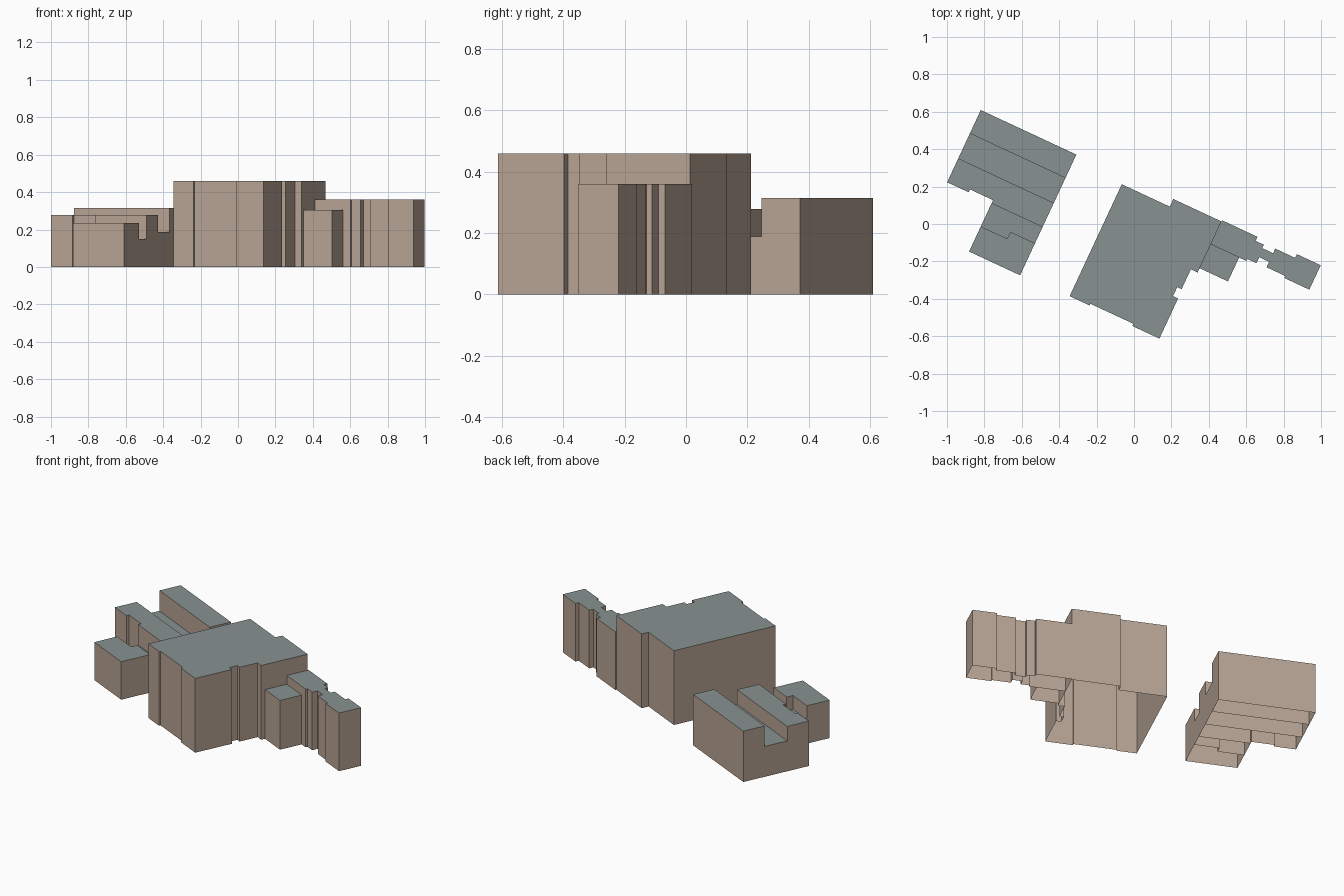
import bpy
import bmesh
import math
from mathutils import Matrix

cube = bpy.data.objects.get("Cube")
if cube:
    bpy.data.objects.remove(cube, do_unlink=True)


def make_material(name, colour):
    mat = bpy.data.materials.new(name)
    mat.use_nodes = True
    mat.diffuse_color = (*colour, 1)
    mat.node_tree.nodes["Principled BSDF"].inputs["Base Color"].default_value = (*colour, 1)
    return mat


WALL = make_material("tan_wall", (0.48, 0.375, 0.3))
ROOF = make_material("grey_green_roof", (0.245, 0.29, 0.28))

# The whole site is laid out on a street grid turned clockwise
SITE = Matrix.Rotation(math.radians(-25), 4, "Z")


def block(name, outline, height):
    """Raise a footprint drawn on the site grid into a flat-roofed shell, open below."""
    bm = bmesh.new()
    base = bm.faces.new([bm.verts.new((u, v, 0)) for u, v in outline])
    if base.normal.z < 0:
        base.normal_flip()
    raised = bmesh.ops.extrude_face_region(bm, geom=[base], use_keep_orig=True)["geom"]
    for vert in raised:
        if isinstance(vert, bmesh.types.BMVert):
            vert.co.z = height
    bmesh.ops.recalc_face_normals(bm, faces=bm.faces[:])
    floor = [face for face in bm.faces if face.normal.z < -0.5]
    bmesh.ops.delete(bm, geom=floor, context="FACES_ONLY")
    for face in bm.faces:
        face.material_index = int(face.normal.z > 0.5)
    bm.transform(SITE)
    mesh = bpy.data.meshes.new(name)
    bm.to_mesh(mesh)
    bm.free()
    mesh.materials.append(WALL)
    mesh.materials.append(ROOF)
    obj = bpy.data.objects.new(name, mesh)
    bpy.context.collection.objects.link(obj)
    return obj


def rect(left, right, front, back):
    return [(left, front), (right, front), (right, back), (left, back)]


# Terraced building: parallel bays with alternating roof heights
west, inner, east = -1.0, -0.737, -0.436
block("terrace_back_bay", rect(west, east, 0.068, 0.206), 0.315)
block("terrace_back_link", rect(west, east, -0.079, 0.068), 0.188)
block("terrace_middle_bay", [
    (west, -0.079), (west, -0.22), (-0.873, -0.22), (-0.873, -0.203),
    (inner, -0.203), (inner, -0.222), (east, -0.222), (east, -0.079)], 0.278)
block("terrace_front_link", [
    (inner, -0.222), (inner, -0.358), (-0.581, -0.358), (-0.581, -0.317),
    (east, -0.317), (east, -0.222)], 0.15)
block("terrace_front_bay", [
    (inner, -0.358), (inner, -0.506), (east, -0.506), (east, -0.317),
    (-0.581, -0.317), (-0.581, -0.358)], 0.235)

# Main hall with shallow recesses in its walls
block("main_hall", [
    (-0.149, 0.165), (-0.149, -0.495), (-0.031, -0.495), (-0.031, -0.485),
    (0.222, -0.485), (0.222, -0.498), (0.382, -0.498), (0.382, -0.261),
    (0.352, -0.261), (0.352, -0.208), (0.378, -0.208), (0.378, -0.091),
    (0.418, -0.091), (0.418, 0.21), (0.134, 0.21), (0.134, 0.165)], 0.46)

# Low side annex
block("side_annex", rect(0.418, 0.585, -0.066, 0.075), 0.305)

# Narrow wing: a room beside the hall, a pinched passage and an end room
block("end_wing", [
    (0.418, 0.075), (0.629, 0.075), (0.629, 0.087), (0.682, 0.087),
    (0.682, 0.122), (0.74, 0.122), (0.74, 0.09), (0.85, 0.09),
    (0.85, 0.078), (0.998, 0.078), (0.998, 0.222), (0.857, 0.222),
    (0.857, 0.2), (0.74, 0.2), (0.74, 0.173), (0.676, 0.173),
    (0.676, 0.193), (0.627, 0.193), (0.627, 0.217), (0.418, 0.217)], 0.36)
